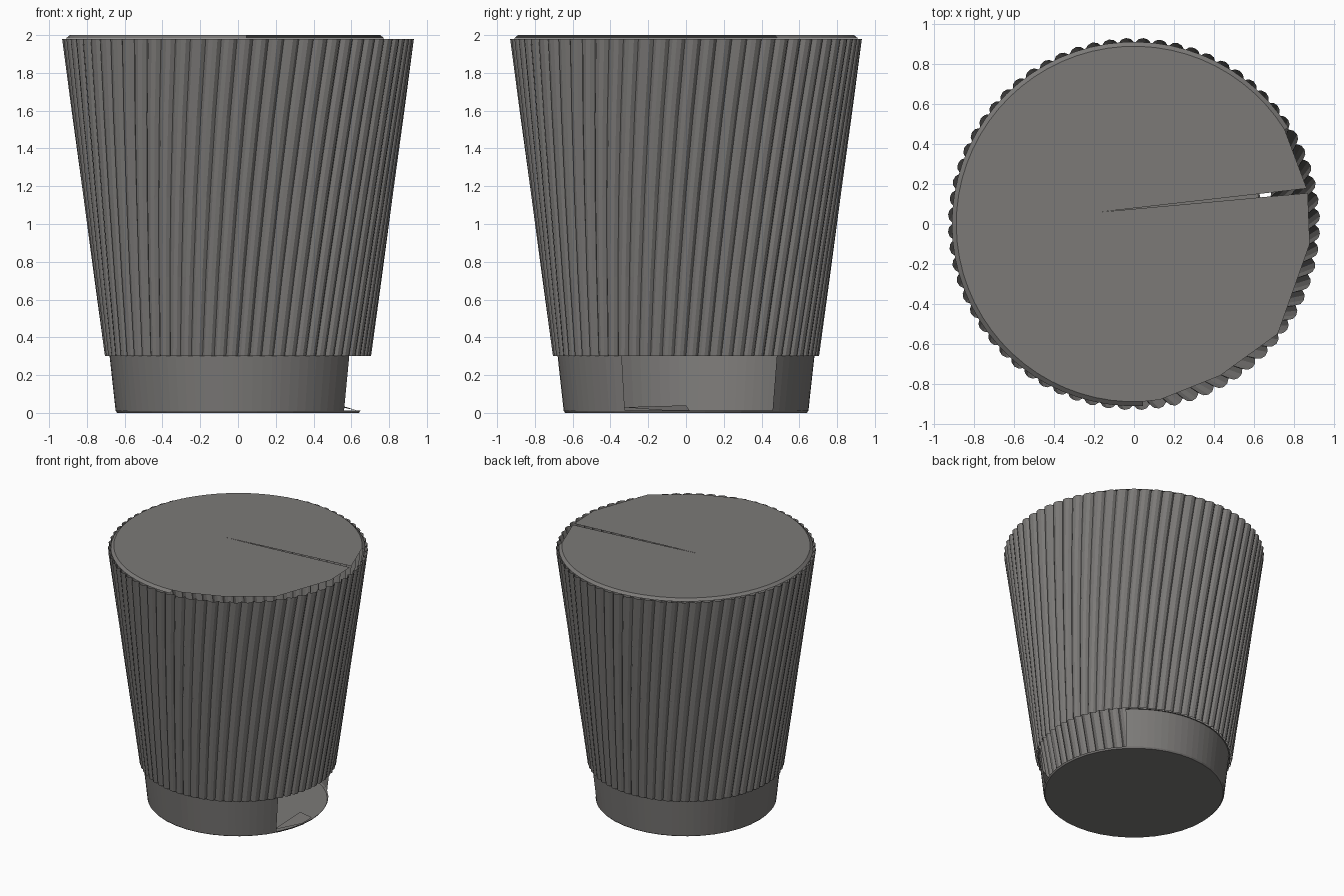
import bpy, bmesh, math
from mathutils import Vector

if "Cube" in bpy.data.objects:
    bpy.data.objects.remove(bpy.data.objects["Cube"])

grey = bpy.data.materials.new("warm_dark_grey")
grey.diffuse_color = (0.2, 0.193, 0.186, 1)
grey.use_nodes = True
grey.node_tree.nodes["Principled BSDF"].inputs["Base Color"].default_value = grey.diffuse_color


def finish(name, bm):
    me = bpy.data.meshes.new(name)
    bm.to_mesh(me)
    bm.free()
    me.materials.append(grey)
    ob = bpy.data.objects.new(name, me)
    bpy.context.collection.objects.link(ob)
    return ob


def polar(r, a, z):
    return Vector((r * math.cos(a), r * math.sin(a), z))


def bridge(bm, lower, upper, closed=True):
    n = len(lower)
    for i in range(n if closed else n - 1):
        j = (i + 1) % n
        bm.faces.new((lower[i], lower[j], upper[j], upper[i]))


# Ribbed, slightly twisted tapering sleeve
RIBS, TWIST, LEVELS = 68, 0.18, 4
bm = bmesh.new()
rings = []
for k in range(LEVELS + 1):
    t = k / LEVELS
    r = 0.705 + (0.932 - 0.705) * t
    depth = 0.020 + 0.006 * t
    ring = []
    for i in range(RIBS):
        for f, d in ((0.0, 1), (0.22, 0.25), (0.5, 0), (0.78, 0.25)):
            a = 2 * math.pi * (i + f) / RIBS + TWIST * t
            ring.append(bm.verts.new(polar(r - depth * d, a, 0.3 + 1.68 * t)))
    rings.append(ring)
for a, b in zip(rings, rings[1:]):
    bridge(bm, a, b)
finish("ribbed_sleeve", bm)

# Lid: fan around the tip of a narrow crack, coarse chords on the front right
coarse = [(0.13, -0.88), (0.43, -0.76), (0.72, -0.55), (0.88, -0.1), (0.87, 0.155)]
bm = bmesh.new()
tip = bm.verts.new((-0.17, 0.06, 2.0))
start, end = math.radians(32), math.radians(278)
N = 48
rim = [bm.verts.new((0.865, 0.178, 2.0))]
arc = [start + (end - start) * i / N for i in range(N)]
fine = [bm.verts.new(polar(0.89, a, 2.0)) for a in arc]
rim += fine + [bm.verts.new((x, y, 2.0)) for x, y in coarse]
for a, b in zip(rim, rim[1:]):
    bm.faces.new((tip, a, b))
# bevelled edge between lid and sleeve
skirt = [bm.verts.new(polar(0.912, a, 1.982)) for a in arc]
bridge(bm, skirt, fine, closed=False)
finish("lid", bm)

# Foot wall with an open gap on the right side
SEG = 64
g0, g1 = math.radians(45), math.radians(330)
bm = bmesh.new()
ang = [g0 + (g1 - g0) * i / SEG for i in range(SEG + 1)]
low = [bm.verts.new(polar(0.648, a, 0.01)) for a in ang]
top = [bm.verts.new(polar(0.68, a, 0.3)) for a in ang]
ledge = [bm.verts.new(polar(0.69, a, 0.3)) for a in ang]
bridge(bm, low, top, closed=False)
bridge(bm, top, ledge, closed=False)
finish("foot_wall", bm)

# Bottom plate
bm = bmesh.new()
under = [bm.verts.new(polar(0.64, 2 * math.pi * i / 40, 0.0)) for i in range(40)]
edge = [bm.verts.new(polar(0.648, 2 * math.pi * i / 40, 0.012)) for i in range(40)]
bm.faces.new(under[::-1])
bridge(bm, under, edge)
finish("bottom_plate", bm)

# Torn lip left at the bottom of the gap
bm = bmesh.new()
lip = [bm.verts.new(p) for p in ((0.55, -0.34, 0.03), (0.635, -0.1, 0.012),
                                 (0.63, 0.02, 0.012), (0.545, 0.0, 0.04))]
bm.faces.new(lip)
finish("torn_lip", bm)
